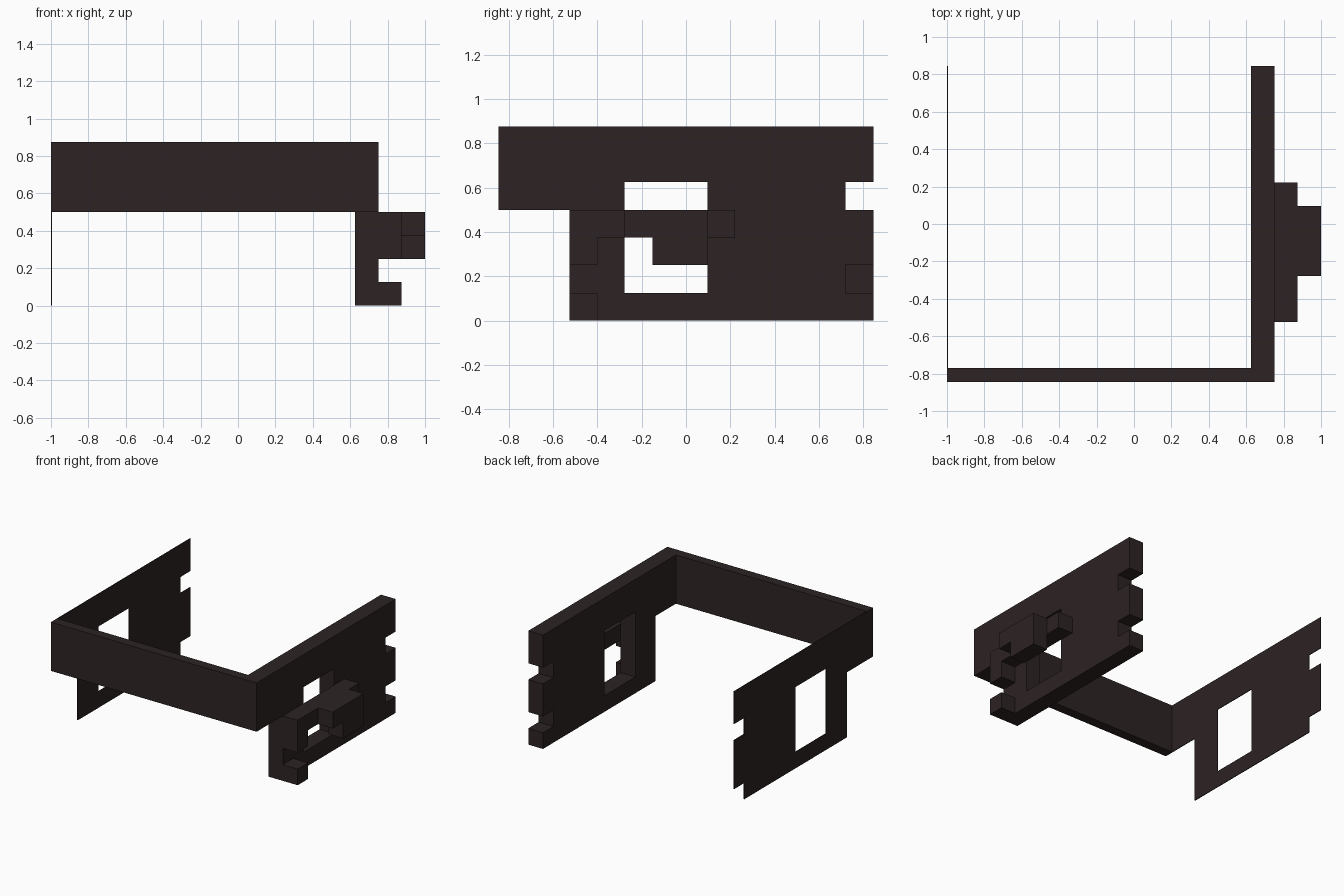
import bpy
import bmesh
from mathutils import Matrix

if "Cube" in bpy.data.objects:
    bpy.data.objects.remove(bpy.data.objects["Cube"])

mat = bpy.data.materials.new("dark_brown")
mat.diffuse_color = (0.026, 0.017, 0.017, 1.0)
mat.use_nodes = True
mat.node_tree.nodes["Principled BSDF"].inputs["Base Color"].default_value = mat.diffuse_color


def add_object(name, mesh):
    mesh.name = name
    mesh.materials.clear()
    mesh.materials.append(mat)
    ob = bpy.data.objects.new(name, mesh)
    bpy.context.collection.objects.link(ob)
    return ob


def box(name, x, y, z):
    """Box from (min, max) pairs."""
    bm = bmesh.new()
    bmesh.ops.create_cube(bm, size=1)
    for v in bm.verts:
        for i, (lo, hi) in enumerate((x, y, z)):
            v.co[i] = hi if v.co[i] > 0 else lo
    me = bpy.data.meshes.new(name)
    bm.to_mesh(me)
    bm.free()
    return add_object(name, me)


def panel(name, x0, x1, loops):
    """Filled (y, z) outline with holes, extruded along x."""
    cu = bpy.data.curves.new(name + "_profile", 'CURVE')
    cu.dimensions = '2D'
    cu.fill_mode = 'BOTH'
    cu.extrude = (x1 - x0) / 2
    for pts in loops:
        sp = cu.splines.new('POLY')
        sp.points.add(len(pts) - 1)
        for p, (a, b) in zip(sp.points, pts):
            p.co = (a, b, 0, 1)
        sp.use_cyclic_u = True
    tmp = bpy.data.objects.new(name + "_tmp", cu)
    bpy.context.collection.objects.link(tmp)
    dg = bpy.context.evaluated_depsgraph_get()
    me = bpy.data.meshes.new_from_object(tmp.evaluated_get(dg))
    bpy.data.objects.remove(tmp)
    bpy.data.curves.remove(cu)
    # local x -> y, local y -> z, local z -> x
    me.transform(Matrix(((0, 0, 1, (x0 + x1) / 2), (1, 0, 0, 0),
                         (0, 1, 0, 0), (0, 0, 0, 1))))
    bm = bmesh.new()
    bm.from_mesh(me)
    bmesh.ops.remove_doubles(bm, verts=bm.verts, dist=0.0005)
    bmesh.ops.recalc_face_normals(bm, faces=bm.faces)
    bm.to_mesh(me)
    bm.free()
    for p in me.polygons:
        p.use_smooth = False
    return add_object(name, me)


F, B, N = -0.845, 0.845, 0.72      # front, back, notch depth
Y = (-0.525, -0.40, -0.277, -0.152, 0.097, 0.222)
TOP = 0.875
window = [(Y[2], 0.125), (Y[4], 0.125), (Y[4], 0.625), (Y[2], 0.625)]
upper = [(B, 0.5), (N, 0.5), (N, 0.625), (B, 0.625),
         (B, TOP), (F, TOP), (F, 0.5), (Y[0], 0.5)]

# Thick right arm with two rear notches
panel("right_arm", 0.625, 0.75,
      [[(Y[0], 0), (B, 0), (B, 0.125), (N, 0.125), (N, 0.25), (B, 0.25)] + upper, window])

# Thin left arm
panel("left_arm", -1.0, -0.994,
      [[(Y[0], 0), (N, 0), (N, 0.125), (B, 0.125)] + upper, window])

# Front band joining the arms
box("front_band", (-0.994, 0.625), (F, -0.77), (0.5, TOP))

# Stepped blocks on the outside of the right arm
MID, OUT = (0.75, 0.875), (0.875, 1.0)
box("lower_corner_block", MID, (Y[0], Y[1]), (0, 0.125))
box("upper_corner_block", MID, (Y[0], Y[1]), (0.25, 0.375))
box("middle_bar", MID, (Y[0], Y[5]), (0.375, 0.5))
box("outer_bar", OUT, (Y[2], Y[4]), (0.375, 0.5))
box("outer_drop_block", OUT, (Y[3], Y[4]), (0.25, 0.375))
